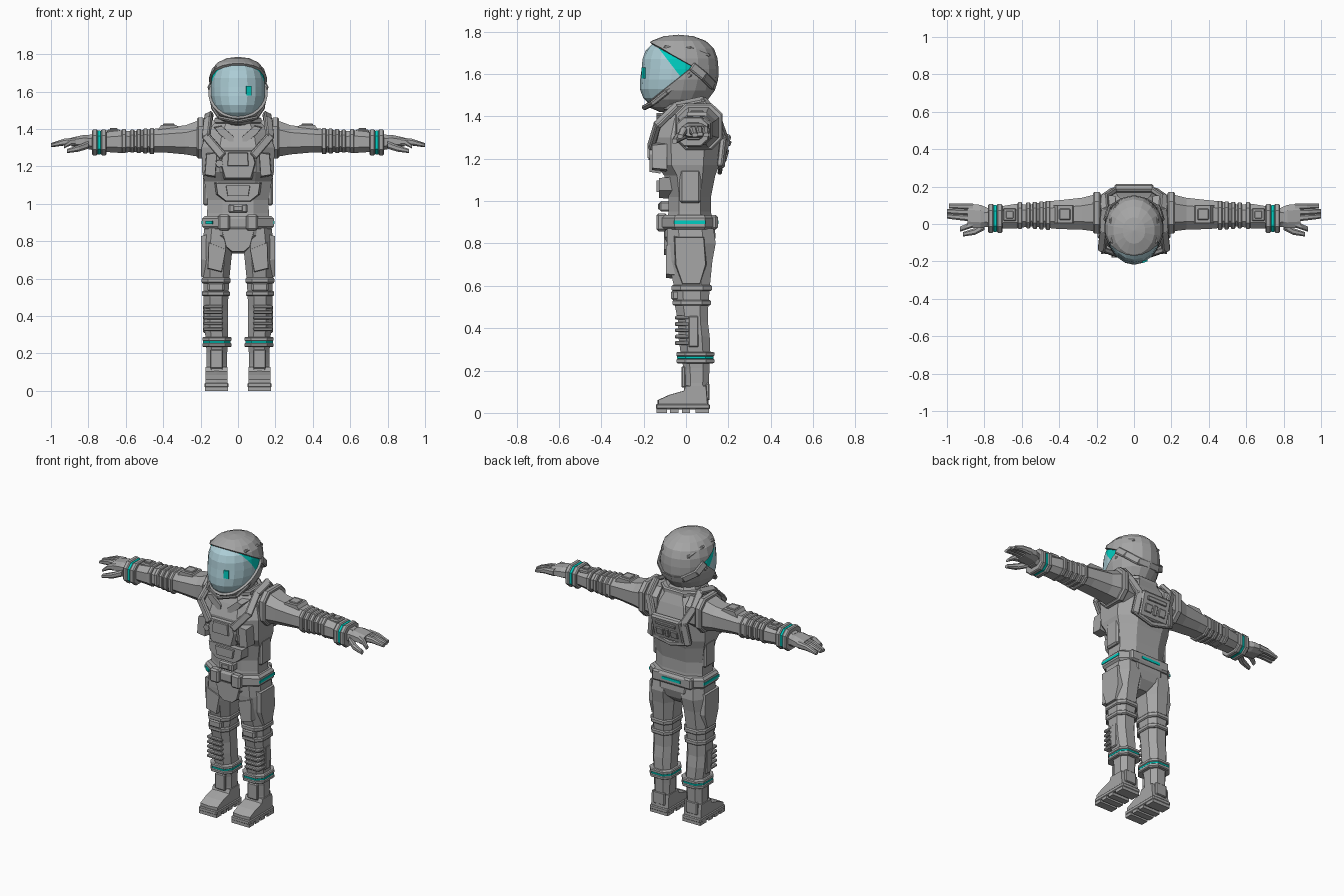
import bpy, bmesh, math
from mathutils import Vector, Matrix

if "Cube" in bpy.data.objects:
    bpy.data.objects.remove(bpy.data.objects["Cube"])


def material(name, rgb):
    m = bpy.data.materials.new(name)
    m.diffuse_color = (*rgb, 1)
    m.use_nodes = True
    m.node_tree.nodes["Principled BSDF"].inputs["Base Color"].default_value = m.diffuse_color
    return m


GREY = material("suit grey", (0.38, 0.38, 0.38))
GLASS = material("visor pale blue", (0.42, 0.62, 0.68))
TEAL = material("teal glow", (0.0, 0.62, 0.54))


def finish(name, bm, mats=(GREY,), mirror=False, normals=True):
    if normals:
        bmesh.ops.recalc_face_normals(bm, faces=bm.faces)
    me = bpy.data.meshes.new(name)
    bm.to_mesh(me)
    bm.free()
    for m in mats:
        me.materials.append(m)
    ob = bpy.data.objects.new(name, me)
    bpy.context.collection.objects.link(ob)
    if mirror:
        ob.modifiers.new("mirror", 'MIRROR')
    return ob


def loft(name, axis, rings, mat=GREY, mirror=False, k=0.5):
    """Chamfered sections (pos, centre a, centre b, half a, half b) along x or z."""
    bm = bmesh.new()
    shape = [(1, -k), (1, k), (k, 1), (-k, 1), (-1, k), (-1, -k), (-k, -1), (k, -1)]
    loops = []
    for p, ca, cb, ha, hb in rings:
        pts = [(ca + ha * u, cb + hb * v) for u, v in shape]
        loops.append([bm.verts.new((a, b, p) if axis == 'z' else (p, a, b)) for a, b in pts])
    for r, s in zip(loops, loops[1:]):
        for i in range(8):
            j = (i + 1) % 8
            bm.faces.new((r[i], r[j], s[j], s[i]))
    bm.faces.new(loops[0])
    bm.faces.new(loops[-1])
    return finish(name, bm, (mat,), mirror)


def band(name, axis, pos, t, ca, cb, ha, hb, mat=GREY, mirror=True, k=0.55):
    h = t / 2
    rings = [(pos + h * s, ca, cb, ha * f, hb * f)
             for s, f in ((-1, .93), (-.6, 1), (.6, 1), (1, .93))]
    return loft(name, axis, rings, mat, mirror, k)


def box(name, c, size, mat=GREY, mirror=False, rot=None, bevel=0.0):
    bm = bmesh.new()
    bmesh.ops.create_cube(bm, size=1)
    bmesh.ops.scale(bm, vec=size, verts=bm.verts)
    if bevel:
        bmesh.ops.bevel(bm, geom=bm.edges[:], offset=bevel, segments=1, affect='EDGES')
    m = Matrix.Translation(c) @ (rot.to_4x4() if rot else Matrix())
    bmesh.ops.transform(bm, matrix=m, verts=bm.verts)
    return finish(name, bm, (mat,), mirror)


def prism(name, axis, outline, lo, hi, mat=GREY, mirror=False, taper=0.9):
    """Outline in the plane across the axis; the lo end is scaled by taper."""
    bm = bmesh.new()
    n = len(outline)
    ca, cb = (sum(p[i] for p in outline) / n for i in (0, 1))
    ends = []
    for p, f in ((lo, taper), (hi, 1)):
        pts = [(ca + (a - ca) * f, cb + (b - cb) * f) for a, b in outline]
        ends.append([bm.verts.new((p, a, b) if axis == 'x' else (a, p, b)) for a, b in pts])
    for i in range(n):
        j = (i + 1) % n
        bm.faces.new((ends[0][i], ends[0][j], ends[1][j], ends[1][i]))
    bm.faces.new(ends[0])
    bm.faces.new(ends[1])
    return finish(name, bm, (mat,), mirror)


def strap(name, pts, w, t, centre):
    """Flat beams along a path, their faces turned away from the centre."""
    for p, q in zip(map(Vector, pts), map(Vector, pts[1:])):
        x = (q - p).normalized()
        mid = (p + q) / 2
        z = mid - Vector(centre)
        z = (z - x * z.dot(x)).normalized()
        rot = Matrix((x, z.cross(x), z)).transposed()
        box(name, mid, ((q - p).length + t * .7, w, t), mirror=True, rot=rot, bevel=.006)


# Helmet: squared-off sphere with a protruding chin, cut along the visor edges
BROW = ((-.15, 1.735), (.03, 1.635))
CHIN = ((-.19, 1.46), (.03, 1.635))
SIDE = ((-.12, 1.71), (-.02, 1.58))


def above(line, c):
    (y0, z0), (y1, z1) = line
    return c.z - (z0 + (z1 - z0) * (c.y - y0) / (y1 - y0)) > 0


def helmet_mesh(lines):
    bm = bmesh.new()
    bmesh.ops.create_uvsphere(bm, u_segments=18, v_segments=11, radius=1)
    for v in bm.verts:
        x, y, t = v.co
        s = 1 + .4 * t * t if t > 0 else 1
        push = .06 * max(0, -t) * (.5 - .5 * y)
        v.co = (.147 * x * s, -.035 + .175 * y * s - push, 1.6 + .172 * t)
    for (y0, z0), (y1, z1) in lines:
        bmesh.ops.bisect_plane(bm, geom=bm.verts[:] + bm.edges[:] + bm.faces[:], dist=1e-5,
                               plane_co=(0, y0, z0), plane_no=(0, z0 - z1, y1 - y0))
    bmesh.ops.recalc_face_normals(bm, faces=bm.faces)
    return bm


def in_visor(f):
    c = f.calc_center_median()
    return above(CHIN, c) and not above(BROW, c)


bm = helmet_mesh((BROW, CHIN))
bmesh.ops.delete(bm, geom=[f for f in bm.faces if in_visor(f)], context='FACES')
shell = finish("helmet_shell", bm, normals=False)
sol = shell.modifiers.new("rim", 'SOLIDIFY')
sol.thickness, sol.offset = .014, 1

bm = helmet_mesh((BROW, CHIN, SIDE))
bmesh.ops.delete(bm, geom=[f for f in bm.faces if not in_visor(f)], context='FACES')
for f in bm.faces:
    f.material_index = int(above(SIDE, f.calc_center_median()))
finish("visor", bm, (GLASS, TEAL), normals=False)
box("visor_display", (.058, -.2, 1.605), (.03, .008, .05), TEAL,
    rot=Matrix.Rotation(.38, 3, 'Z'))
# Helmet side guards running back from the visor corners
strap("helmet_side_guard", [(.15, .03, 1.635), (.135, .085, 1.59), (.07, .125, 1.55),
                            (0, .135, 1.545)], .045, .016, (0, -.03, 1.6))
strap("helmet_jaw_guard", [(.148, .02, 1.6), (.137, -.09, 1.515), (.1, -.16, 1.46),
                           (0, -.2, 1.44)], .025, .014, (0, -.03, 1.58))
strap("helmet_crown_ridge", [(.12, -.1, 1.73), (.125, .02, 1.725), (.09, .11, 1.69)],
      .02, .014, (0, -.03, 1.6))

# Neck and torso
loft("neck", 'z', [(1.36, 0, .02, .13, .12), (1.43, 0, .01, .12, .11), (1.49, 0, 0, .09, .085)])
band("neck_ring", 'z', 1.445, .035, 0, .01, .125, .115, mirror=False)
loft("torso", 'z', [(.86, 0, .015, .17, .115), (.95, 0, .018, .165, .1), (1.02, 0, .018, .163, .1),
                    (1.12, 0, .018, .18, .12), (1.17, 0, .007, .192, .15),
                    (1.3, 0, .008, .195, .16), (1.38, 0, .012, .17, .135),
                    (1.45, 0, .015, .11, .105)])
prism("chest_plate", 'y', [(-.08, 1.29), (.08, 1.29), (.1, 1.22), (.075, 1.13), (-.075, 1.13),
                           (-.1, 1.22)], -.172, -.12)
prism("chest_panel", 'y', [(-.055, 1.275), (.055, 1.275), (.06, 1.2), (-.06, 1.2)], -.182, -.16)
prism("chest_valve", 'y', [(-.1 + .022 * math.cos(i * math.pi / 4),
                            1.215 + .022 * math.sin(i * math.pi / 4)) for i in range(8)],
      -.178, -.12)
prism("collar_flap", 'y', [(.02, 1.31), (.1, 1.37), (.13, 1.41), (.09, 1.42), (.02, 1.36)],
      -.14, -.06, mirror=True)
prism("side_chest_pouch", 'y', [(.11, 1.28), (.17, 1.27), (.18, 1.15), (.12, 1.14)],
      -.16, -.09, mirror=True)
prism("stomach_pack", 'y', [(-.13, 1.115), (.13, 1.115), (.12, 1.05), (.07, 1.01), (-.07, 1.01),
                            (-.12, 1.05)], -.128, -.05)
prism("stomach_pocket", 'y', [(-.07, 1.1), (.07, 1.1), (.06, 1.04), (-.06, 1.04)], -.14, -.1)
box("side_rib_panel", (.172, .02, 1.07), (.03, .1, .16), mirror=True, bevel=.01)
strap("shoulder_strap", [(.085, -.165, 1.26), (.17, -.135, 1.36), (.16, -.04, 1.45),
                         (.155, .08, 1.475), (.16, .145, 1.4), (.11, .18, 1.3),
                         (.13, .165, 1.17)], .045, .028, (.06, .02, 1.28))
strap("lower_back_strap", [(.13, .165, 1.17), (0, .16, 1.14)], .03, .02, (0, 0, 1.15))

# Life support plate on the back
tilt = Matrix.Rotation(-.27, 3, 'X')
back = Vector((0, .175, 1.24))
box("back_plate", back, (.21, .04, .16), rot=tilt, bevel=.01)
for nm, x, z, w, h in (("back_dial_left", -.05, -.02, .05, .05), ("back_dial_right", .05, -.02, .05, .05),
                       ("back_vent", 0, .04, .14, .025), ("back_latch", 0, -.02, .025, .06)):
    box(nm, back + tilt @ Vector((x, .021, z)), (w, .014, h), rot=tilt, bevel=.004)

# Belt and hips
band("belt", 'z', .9, .07, 0, .018, .192, .132, mirror=False)
box("belt_side_light", (.19, .018, .9), (.012, .15, .016), TEAL, mirror=True)
box("belt_back_light", (0, .148, .9), (.13, .012, .016), TEAL)
box("belt_front_light", (-.153, -.084, .9), (.045, .012, .016), TEAL,
    rot=Matrix.Rotation(-.6, 3, 'Z'))
box("belt_buckle", (0, -.1, .975), (.1, .05, .05), bevel=.008)
box("buckle_face", (0, -.125, .975), (.05, .014, .03), bevel=.004)
box("belt_front_pouch", (.075, -.115, .9), (.065, .05, .085), mirror=True, bevel=.01)
box("belt_back_pouch", (.11, .13, .9), (.06, .04, .07), mirror=True, bevel=.01)
loft("pelvis", 'z', [(.735, 0, .02, .05, .06), (.78, 0, .02, .1, .105), (.83, 0, .02, .165, .12),
                     (.9, 0, .018, .175, .115)])
prism("crotch_guard", 'y', [(-.095, .87), (.095, .87), (.07, .77), (.035, .74), (-.035, .74),
                            (-.07, .77)], -.105, -.02)

# Legs
loft("leg", 'z', [(.2, .113, .05, .055, .06), (.28, .113, .045, .06, .07), (.36, .118, .038, .064, .074),
                  (.43, .118, .033, .065, .07), (.5, .118, .027, .066, .078),
                  (.6, .116, .028, .07, .085), (.72, .11, .02, .076, .105),
                  (.8, .105, .025, .083, .115), (.87, .1, .02, .08, .11)], mirror=True)
prism("thigh_panel", 'x', [(-.06, .84), (.09, .84), (.1, .7), (.07, .6), (-.02, .6), (-.055, .7)],
      .197, .15, mirror=True)
prism("thigh_front_pad", 'y', [(.06, .76), (.16, .8), (.165, .65), (.085, .63)],
      -.095, -.03, mirror=True)
band("upper_knee_band", 'z', .59, .03, .117, .027, .077, .095)
band("lower_knee_band", 'z', .52, .028, .118, .027, .075, .09)
box("knee_pad", (.118, -.05, .555), (.09, .04, .05), mirror=True, bevel=.01)
for i in range(5):
    box("shin_rib", (.133, -.018, .33 + .03 * i), (.105, .07, .018), mirror=True, bevel=.005)
box("shin_side_panel", (.175, .035, .385), (.022, .05, .15), mirror=True, bevel=.006)
for z in (.245, .277):
    band("ankle_band", 'z', z, .022, .113, .044, .078, .09)
band("ankle_light", 'z', .261, .016, .113, .044, .074, .086, TEAL)

# Boots with a treaded sole
loft("boot_shaft", 'z', [(.06, .115, .05, .058, .06), (.14, .114, .05, .054, .058),
                         (.24, .113, .05, .056, .062)], mirror=True)
prism("boot_foot", 'x', [(-.135, .03), (-.135, .06), (-.08, .085), (-.01, .105), (.0, .13),
                         (.1, .13), (.108, .03)], .055, .115, mirror=True, taper=.95)
prism("boot_foot_outer", 'x', [(-.135, .03), (-.135, .06), (-.08, .085), (-.01, .105), (.0, .13),
                               (.1, .13), (.108, .03)], .175, .115, mirror=True, taper=.95)
box("boot_sole", (.115, -.015, .03), (.13, .255, .026), mirror=True, bevel=.005)
for y, d in ((-.115, .05), (-.055, .04), (0, .04), (.077, .065)):
    box("sole_tread", (.115, y, .011), (.124, d, .022), mirror=True)
box("boot_front_strap", (.115, -.012, .17), (.07, .02, .1), mirror=True, bevel=.005)
box("boot_heel_guard", (.115, .1, .1), (.08, .024, .08), mirror=True, bevel=.006)

# Arms
loft("arm", 'x', [(.1, .05, 1.345, .1, .1), (.2, .06, 1.35, .1, .1), (.28, .055, 1.342, .085, .078),
                  (.4, .05, 1.34, .077, .065), (.47, .05, 1.337, .07, .062),
                  (.56, .045, 1.333, .058, .055), (.63, .042, 1.332, .066, .06),
                  (.72, .035, 1.33, .058, .052), (.8, .035, 1.33, .05, .038)], mirror=True)
band("shoulder_collar", 'x', .2, .04, .06, 1.352, .112, .11)
prism("upper_arm_pad", 'y', [(.3, 1.38), (.33, 1.422), (.41, 1.422), (.44, 1.38)], .005, .1, mirror=True,
      taper=1)
box("upper_arm_pad_top", (.37, .052, 1.423), (.06, .06, .012), mirror=True, bevel=.004)
for x, r in ((.46, .074), (.495, .071), (.53, .068), (.565, .065), (.61, .068)):
    band("elbow_ring", 'x', x, .024, .046, 1.335, r + .004, r - .004)
box("forearm_pad", (.665, .05, 1.385), (.07, .07, .025), mirror=True, bevel=.006)
box("forearm_display", (.665, .05, 1.4), (.04, .04, .01), mirror=True, bevel=.003)
for x in (.718, .765):
    band("wrist_band", 'x', x, .03, .03, 1.328, .077, .069)
band("wrist_light", 'x', .742, .022, .03, 1.328, .072, .064, TEAL)

# Hands: palm, spread fingers and thumb
loft("palm", 'x', [(.77, .035, 1.33, .045, .034), (.82, .04, 1.335, .062, .034),
                   (.89, .045, 1.33, .064, .024)], mirror=True)
for y0, y1, x1, z1 in ((.0, -.028, .93, 1.305), (.03, .042, 1.0, 1.312),
                       (.062, .068, 1.0, 1.316), (.092, .096, .99, 1.312)):
    loft("finger", 'x', [(.86, y0, 1.333, .018, .022), ((.86 + x1) / 2, (y0 + y1) / 2, 1.33, .016, .018),
                         (x1, y1, z1, .013, .009)], mirror=True)
loft("thumb", 'x', [(.8, -.01, 1.315, .022, .02), (.85, -.04, 1.297, .018, .018),
                    (.915, -.055, 1.282, .012, .011)], mirror=True)
